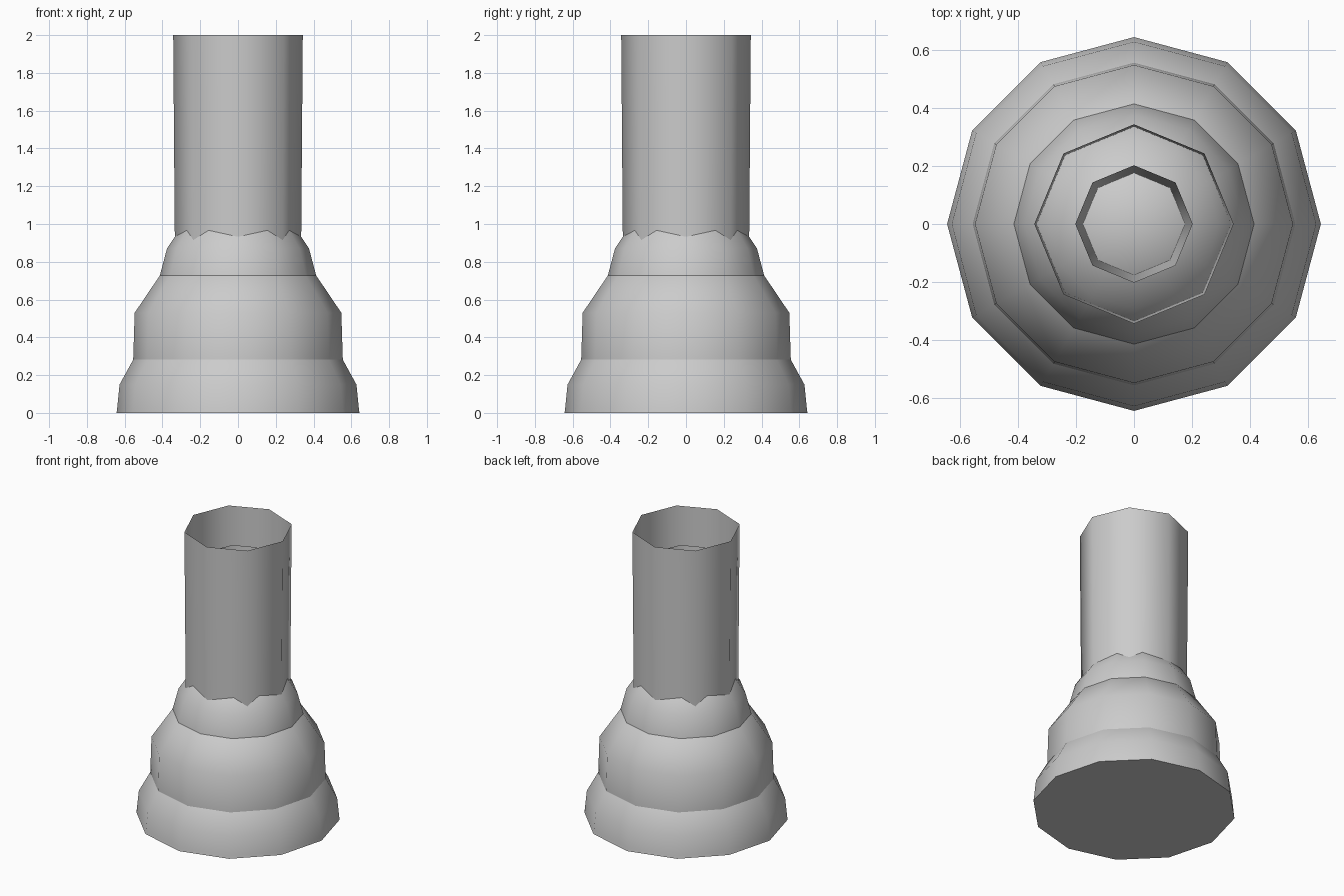
import bpy, bmesh
from math import cos, sin, pi

if "Cube" in bpy.data.objects:
    bpy.data.objects.remove(bpy.data.objects["Cube"])


def lathe(name, profile, sides, cap_bottom=False):
    """Spin a (radius, z) profile; radius 0 becomes a pole."""
    bm = bmesh.new()
    rings = []
    for r, z in profile:
        if r == 0:
            rings.append([bm.verts.new((0, 0, z))] * sides)
        else:
            rings.append([bm.verts.new((r * cos(2 * pi * i / sides),
                                        r * sin(2 * pi * i / sides), z))
                          for i in range(sides)])
    for a, b in zip(rings, rings[1:]):
        for i in range(sides):
            j = (i + 1) % sides
            quad = list(dict.fromkeys((a[i], a[j], b[j], b[i])))
            bm.faces.new(quad).smooth = True
    if cap_bottom:
        # flat underside with a sharp rim
        bm.faces.new(rings[0][::-1])
        for e in bm.edges:
            if all(v in rings[0] for v in e.verts):
                e.smooth = False
    me = bpy.data.meshes.new(name)
    bm.to_mesh(me)
    bm.free()
    ob = bpy.data.objects.new(name, me)
    bpy.context.collection.objects.link(ob)
    return ob


# Three nested twelve-sided domes forming the stepped base
lathe("lower_dome", [(0.643, 0), (0.64, 0.02), (0.627, 0.15), (0.553, 0.285),
                     (0.45, 0.42), (0, 0.5)], 12, cap_bottom=True)
lathe("middle_dome", [(0.556, 0.2), (0.555, 0.28), (0.547, 0.53),
                      (0.412, 0.73), (0.22, 0.84), (0, 0.88)], 12)
lathe("upper_dome", [(0.425, 0.6), (0.413, 0.73), (0.376, 0.87), (0.29, 1.0),
                     (0.157, 1.09), (0, 1.12)], 12)

# Open, slightly flared eight-sided tubes rising from the dome
lathe("outer_tube", [(0.334, 0.85), (0.343, 2.0)], 8)
lathe("inner_tube", [(0.173, 1.0), (0.202, 1.79)], 8)
